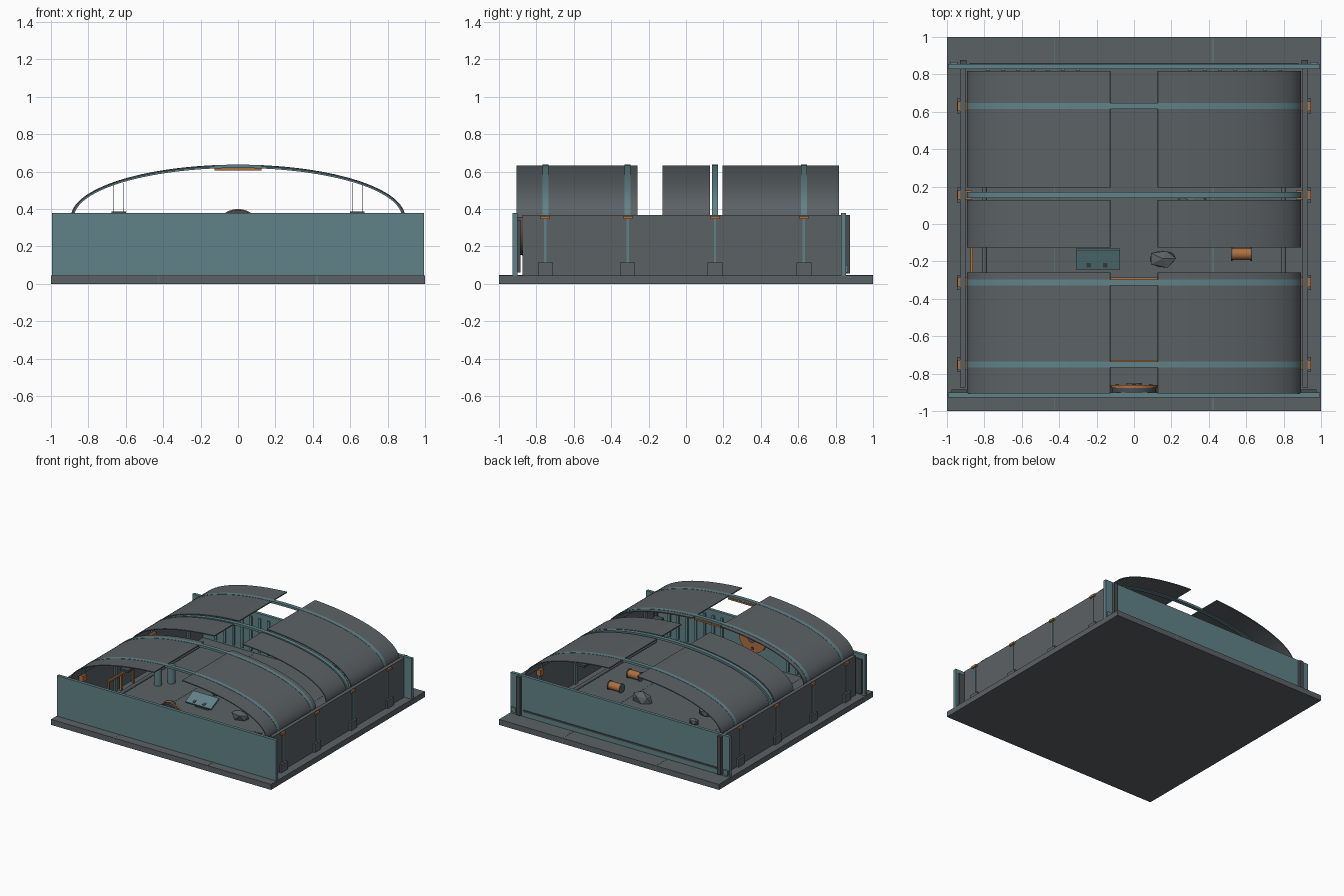
import bpy, bmesh, math, random
from mathutils import Vector, Matrix

random.seed(4)
cube = bpy.data.objects.get("Cube")
if cube:
    bpy.data.objects.remove(cube)


def material(name, colour):
    m = bpy.data.materials.new(name)
    m.use_nodes = True
    m.diffuse_color = (*colour, 1)
    m.node_tree.nodes["Principled BSDF"].inputs["Base Color"].default_value = (*colour, 1)
    return m


GREY = material("slate grey", (0.105, 0.12, 0.13))
TEAL = material("dull teal", (0.115, 0.225, 0.245))
ORANGE = material("burnt orange", (0.42, 0.16, 0.05))
DARK = material("dark grey", (0.065, 0.075, 0.08))


def finish(name, bm, mat, smooth=False):
    bmesh.ops.recalc_face_normals(bm, faces=bm.faces)
    me = bpy.data.meshes.new(name)
    bm.to_mesh(me)
    bm.free()
    me.materials.append(mat)
    ob = bpy.data.objects.new(name, me)
    bpy.context.collection.objects.link(ob)
    if smooth:
        bpy.ops.object.select_all(action='DESELECT')
        ob.select_set(True)
        bpy.context.view_layer.objects.active = ob
        bpy.ops.object.shade_smooth_by_angle(angle=math.radians(35))
    return ob


def box(name, x, y, z, mat):
    """Box from (low, high) pairs on each axis."""
    bm = bmesh.new()
    size = [b - a for a, b in (x, y, z)]
    mid = [(a + b) / 2 for a, b in (x, y, z)]
    bmesh.ops.create_cube(bm, size=1, matrix=Matrix.Translation(mid) @ Matrix.Diagonal((*size, 1)))
    return finish(name, bm, mat)


def rod(name, centre, axis, radius, length, mat, sides=20):
    bm = bmesh.new()
    turn = Vector(axis).to_track_quat('Z', 'Y').to_matrix().to_4x4()
    bmesh.ops.create_cone(bm, cap_ends=True, segments=sides, radius1=radius, radius2=radius,
                          depth=length, matrix=Matrix.Translation(centre) @ turn)
    return finish(name, bm, mat, True)


# Elliptical roof section
HALF_W, RISE, SPRING = 0.89, 0.278, 0.355


def arch(name, a0, a1, y, inner, outer, mat, steps=28):
    bm = bmesh.new()
    rings = []
    for i in range(steps + 1):
        a = a0 + (a1 - a0) * i / steps
        ring = []
        for off, yy in ((inner, y[0]), (outer, y[0]), (outer, y[1]), (inner, y[1])):
            ring.append(bm.verts.new(((HALF_W + off) * math.cos(a), yy,
                                      SPRING + (RISE + off) * math.sin(a))))
        rings.append(ring)
    for r, s in zip(rings, rings[1:]):
        for k in range(4):
            bm.faces.new((r[k], r[k - 1], s[k - 1], s[k]))
    bm.faces.new(rings[0])
    bm.faces.new(rings[-1])
    return finish(name, bm, mat, True)


# Base slab with two seam strips
box("base_slab", (-1, 1), (-1, 1), (0, 0.045), GREY)
for x in (-0.427, 0.423):
    box("slab_seam", (x - 0.002, x + 0.002), (-1.0005, 1.0005), (0.001, 0.0465), TEAL)

# End walls and their trim
box("front_wall", (-0.995, 0.995), (-0.927, -0.902), (0.045, 0.378), TEAL)
box("rear_wall", (-0.995, 0.995), (0.83, 0.855), (0.045, 0.378), TEAL)
box("rear_skirting", (-0.88, 0.88), (0.855, 0.861), (0.085, 0.1), DARK)

RIBS = (-0.752, -0.312, 0.155, 0.63)
gap_angle = math.acos(0.127 / HALF_W)

for side in (-1, 1):
    def span(a, b):
        return tuple(sorted((side * a, side * b)))

    # Side wall, corner posts and inner handrail
    box("side_wall", span(0.9, 0.93), (-0.875, 0.83), (0.045, 0.368), GREY)
    box("rear_post", span(0.895, 0.93), (0.855, 0.878), (0.055, 0.368), DARK)
    box("front_post", span(0.885, 0.975), (-0.902, -0.885), (0.06, 0.34), DARK)
    box("rear_bracket", span(0.945, 0.985), (0.855, 0.865), (0.06, 0.1), TEAL)
    rod("wall_pipe", (side * 0.8, -0.05, 0.075), (0, 1, 0), 0.014, 1.4, GREY)

    # Foot, strut and hinge cap outside each rib
    for y in RIBS:
        box("rib_foot", span(0.925, 0.947), (y - 0.04, y + 0.04), (0.045, 0.113), GREY)
        box("rib_strut", span(0.93, 0.935), (y - 0.006, y + 0.006), (0.113, 0.345), TEAL)
        box("hinge_cap", span(0.93, 0.945), (y - 0.025, y + 0.025), (0.345, 0.362), ORANGE)
        box("inner_bracket", span(0.865, 0.9), (y - 0.025, y + 0.025), (0.3, 0.35), ORANGE)
        box("inner_strut", span(0.885, 0.9), (y - 0.015, y + 0.015), (0.045, 0.3), TEAL)

    # Curved roof panels, open along the ridge
    start, stop = (0, gap_angle) if side > 0 else (math.pi, math.pi - gap_angle)
    for y in ((-0.907, -0.258), (-0.125, 0.128), (0.195, 0.818)):
        arch("roof_panel", start, stop, y, -0.006, 0.002, GREY)

    # Hanging lamps
    for y in (-0.53, 0.42):
        box("lamp", span(0.6, 0.675), (y - 0.04, y + 0.04), (0.368, 0.386), DARK)
        for x in (0.612, 0.664):
            rod("lamp_wire", (side * x, y, 0.46), (0, 0, 1), 0.0015, 0.16, GREY, 6)

# Roof ribs with small ridge strips
for y in RIBS:
    arch("roof_rib", 0, math.pi, (y - 0.016, y + 0.016), -0.014, 0.004, TEAL, 56)
for y in RIBS[:2]:
    box("ridge_strip", (-0.125, 0.125), (y + 0.016, y + 0.026), (0.605, 0.618), ORANGE)

# Round hatch inside the front wall
rod("hatch_ring", (0, -0.87, 0.275), (0, 1, 0), 0.125, 0.016, ORANGE, 32)
rod("hatch_plate", (0, -0.885, 0.275), (0, 1, 0), 0.12, 0.03, DARK, 32)
rod("hatch_hub", (0, -0.857, 0.275), (0, 1, 0), 0.04, 0.014, GREY, 16)
for i in range(4):
    a = i * math.pi / 2
    box("hatch_bolt", (math.cos(a) * 0.09 - 0.01, math.cos(a) * 0.09 + 0.01), (-0.862, -0.855),
        (0.265 + math.sin(a) * 0.09, 0.285 + math.sin(a) * 0.09), DARK)

# Ribbing on the end walls inside
for i in range(7):
    x = 0.3 + i * 0.08
    for s in (-1, 1):
        box("wall_batten", (s * x - 0.01, s * x + 0.01), (-0.902, -0.89), (0.06, 0.34), TEAL)
        box("rear_batten", (s * x - 0.01, s * x + 0.01), (0.82, 0.83), (0.06, 0.34), TEAL)

# Orange rack along one side
box("rack_rail", (-0.875, -0.86), (-0.45, -0.1), (0.17, 0.185), ORANGE)
for y in (-0.44, -0.28, -0.12):
    box("rack_leg", (-0.875, -0.86), (y - 0.007, y + 0.007), (0.045, 0.17), ORANGE)

# Tilted control panel with two slots
panel = box("control_panel", (-0.117, 0.117), (-0.058, 0.058), (-0.008, 0.008), TEAL)
slots = [box("panel_slot", (x - 0.012, x + 0.012), (-0.045, -0.02), (0.008, 0.011), DARK)
         for x in (-0.05, 0.04)]
for ob in [panel] + slots:
    ob.rotation_euler.x = math.radians(25)
    ob.location = (-0.193, -0.187, 0.105)
box("panel_stand", (-0.25, -0.13), (-0.2, -0.15), (0.045, 0.1), DARK)

# Canisters and spools
for x, y in ((-0.7, -0.04), (-0.64, 0.05)):
    rod("canister", (x, y, 0.115), (0, 0, 1), 0.03, 0.14, TEAL)
for y in (-0.16, 0.09):
    rod("spool", (0.575, y, 0.08), (1, 0, 0), 0.032, 0.11, ORANGE)
    for x in (0.522, 0.628):
        rod("spool_flange", (x, y, 0.08), (1, 0, 0), 0.037, 0.008, GREY)

# Faceted rubble
for x, y, size in ((0.153, -0.185, 0.085), (0.31, 0.12, 0.09), (-0.22, 0.06, 0.07),
                   (-0.4, -0.31, 0.06), (0.45, -0.4, 0.06), (-0.24, 0.24, 0.05)):
    bm = bmesh.new()
    bmesh.ops.create_icosphere(bm, subdivisions=1, radius=size)
    for v in bm.verts:
        v.co *= random.uniform(0.8, 1.08)
        v.co = Vector((v.co.x + x, v.co.y * 0.65 + y, max(0.04, v.co.z * 0.6 + 0.07)))
    finish("rubble", bm, GREY)
